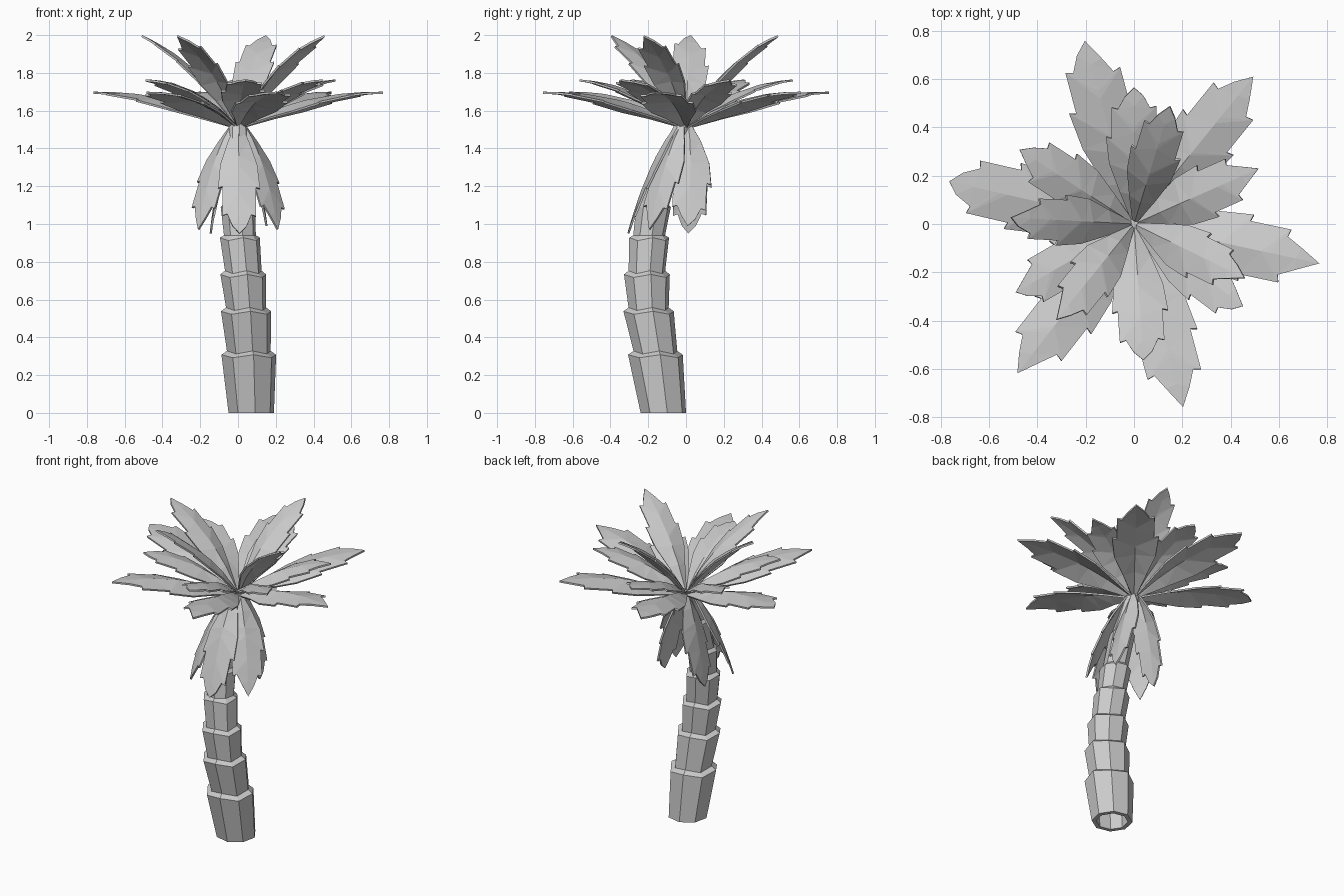
import bpy, math, random
from mathutils import Vector

if "Cube" in bpy.data.objects:
    bpy.data.objects.remove(bpy.data.objects["Cube"])

random.seed(4)


def make_object(name, verts, faces):
    mesh = bpy.data.meshes.new(name)
    mesh.from_pydata(verts, [], faces)
    mesh.update()
    ob = bpy.data.objects.new(name, mesh)
    bpy.context.collection.objects.link(ob)
    return ob


# Trunk: stacked eight-sided flared segments along a bent path (x, y, z, radius)
SIDES = 8
path = [(.07, -.12, 0, .122), (.057, -.162, .3, .147), (.043, -.198, .53, .135),
        (.028, -.207, .725, .123), (.01, -.195, .92, .107), (0, -.172, 1.09, .093),
        (0, -.11, 1.3, .076), (0, -.02, 1.51, .05)]


def trunk():
    rings = [(.065, -.14, .3, .09), (.07, -.12, 0, .095), path[0]]   # hollow foot
    for i, (x, y, z, r) in enumerate(path[1:]):
        rings.append((x, y, z, r))
        rings.append((x, y, z + .02, r * .8))
    verts, faces = [], []
    for x, y, z, r in rings:
        for k in range(SIDES):
            a = math.radians(10) + 2 * math.pi * k / SIDES
            wob = .008 * (-1) ** k if .1 < z and r > .095 else 0
            verts.append((x + r * math.cos(a), y + r * math.sin(a), z + wob))
    n = len(rings)
    for i in range(n - 1):
        for k in range(SIDES):
            k2 = (k + 1) % SIDES
            a, b = i * SIDES, (i + 1) * SIDES
            faces.append((a + k, a + k2, b + k2, b + k))
    faces.append(tuple(range((n - 1) * SIDES, n * SIDES)))
    faces.append(tuple(reversed(range(SIDES))))
    make_object("trunk", verts, faces)


# Leaf: jagged blade folded along a curved midrib, flattening towards the tip
# rows: midrib position, edge position, edge half width (fractions)
ROWS = [(0, 0, .10), (.22, .22, .5), (.4, .44, .88), (.48, .65, 1.0), (.5, .64, .8),
        (.7, .86, .8), (.74, .85, .58), (.88, .93, .34)]


def leaf(name, base, ctrl, tip, width, fold):
    base, ctrl, tip = Vector(base), Vector(ctrl), Vector(tip)
    flat = tip - base
    heading = Vector((flat.x, flat.y, 0)).normalized()
    side = Vector((-heading.y, heading.x, 0))

    def at(t):
        return base * (1 - t) ** 2 + ctrl * 2 * t * (1 - t) + tip * t * t

    def normal(t):
        d = (ctrl - base) * (1 - t) + (tip - ctrl) * t
        return d.cross(side).normalized()

    shift = {1: random.uniform(-.05, .03), -1: random.uniform(-.05, .03)}
    verts, faces = [], []
    for tm, te, w in ROWS:
        verts.append(at(tm))
        for s in (1, -1):
            t = te + (shift[s] if te > .3 else 0)
            hw = w * width / 2
            drop = fold * w * 1.8 * (1 - t)
            verts.append(at(t) + side * s * hw - normal(t) * drop)
    verts.append(at(1))
    for i in range(len(ROWS) - 1):
        a, b = 3 * i, 3 * i + 3
        faces += [(a, b, a + 1), (b, b + 1, a + 1), (a, a + 2, b), (b, a + 2, b + 2)]
    a = 3 * (len(ROWS) - 1)
    faces += [(a, a + 3, a + 1), (a, a + 2, a + 3)]
    ob = make_object(name, verts, faces)
    mod = ob.modifiers.new("thickness", 'SOLIDIFY')
    mod.thickness = .011
    mod.offset = 0


def crown_layer(name, angles, r0, z0, rc, zc, r, z, width, fold):
    for i, deg in enumerate(angles):
        c, s = math.cos(math.radians(deg)), math.sin(math.radians(deg))
        leaf(f"{name}_{i + 1}", (r0 * c, r0 * s, z0), (rc * c, rc * s, zc),
             (r * c, r * s, z), width, fold)


trunk()

# Crown: spreading, middle and upright leaves
crown_layer("spreading_leaf", (-12, -75, -128, 167, 105, 51),
            .02, 1.52, .36, 1.70, .785, 1.695, .28, .045)
crown_layer("middle_leaf", (24, -37, -86, -150, 147, 90),
            .02, 1.53, .24, 1.735, .565, 1.76, .23, .035)
crown_layer("upright_leaf", (177, 73, -26, -129),
            .015, 1.54, .18, 1.84, .51, 1.995, .21, .03)

# Skirt: leaves hanging down around the top of the trunk
for i, deg in enumerate((-88, -22, 48, 130, 202)):
    c, s = math.cos(math.radians(deg)), math.sin(math.radians(deg))
    leaf(f"hanging_leaf_{i + 1}", (.03 * c, .03 * s - .01, 1.53),
         (.15 * c, .13 * s - .06, 1.36),
         (.225 * c, .18 * s - .125, .95 + .02 * (i % 3)), .22, .03)
